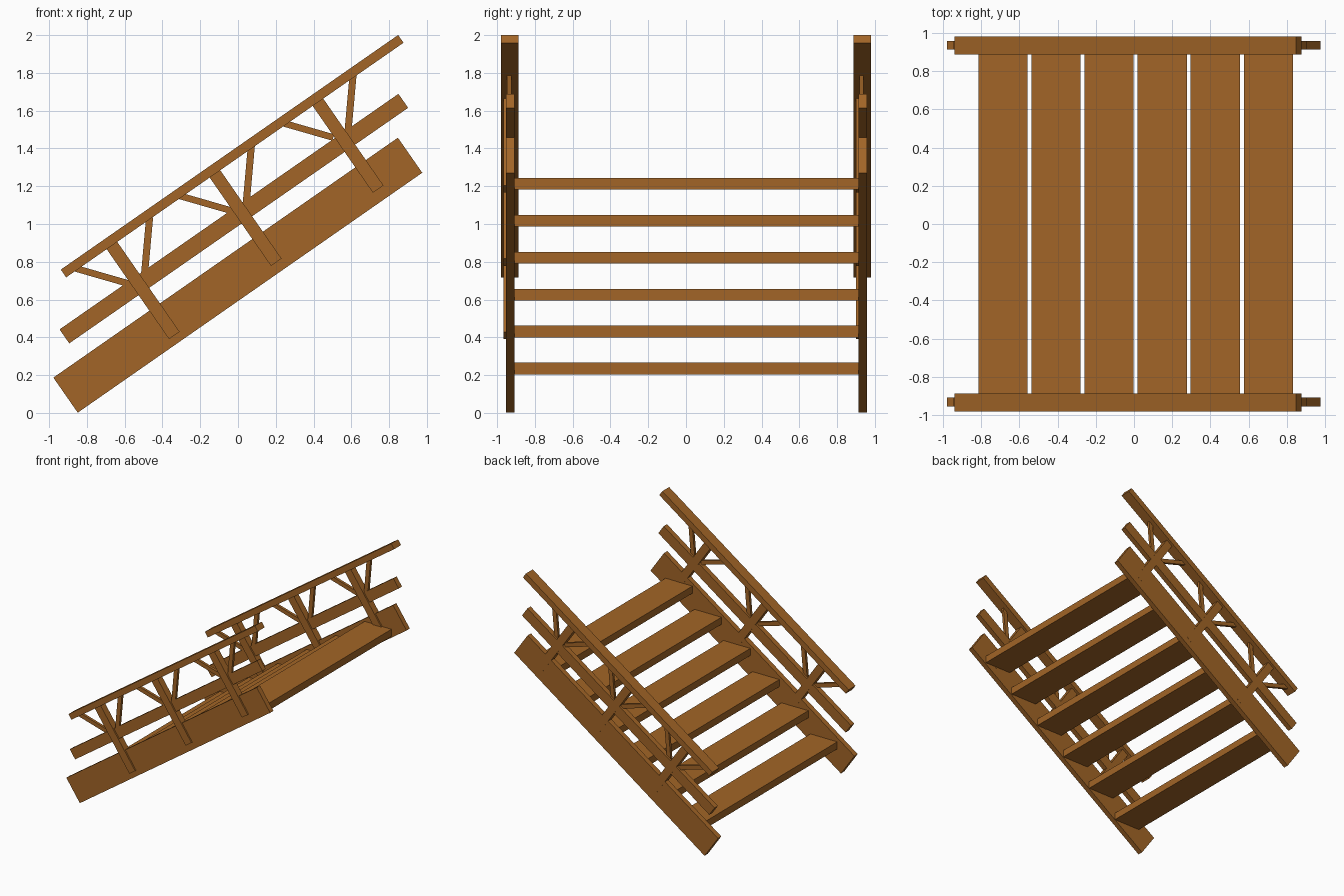
import bpy, math
from mathutils import Vector, Matrix

if "Cube" in bpy.data.objects:
    bpy.data.objects.remove(bpy.data.objects["Cube"])

wood = bpy.data.materials.new("wood")
wood.diffuse_color = (0.36, 0.13, 0.02, 1)
wood.use_nodes = True
wood.node_tree.nodes["Principled BSDF"].inputs["Base Color"].default_value = wood.diffuse_color


def box(name, center, size, tilt=0.0):
    """Box with its local x axis tilted upward by the given angle in the xz plane."""
    bpy.ops.mesh.primitive_cube_add(size=1)
    ob = bpy.context.object
    ob.name = name
    ob.data.transform(Matrix.Diagonal((*size, 1)))
    ob.location = center
    ob.rotation_euler = (0, -tilt, 0)
    ob.data.materials.append(wood)
    return ob


def beam(name, a, b, width, y0, y1):
    """Beam between two (x, z) points, spanning y0..y1."""
    a, b = Vector(a), Vector(b)
    d, m = b - a, (a + b) / 2
    box(name, (m.x, (y0 + y1) / 2, m.y), (d.length, y1 - y0, width), math.atan2(d.y, d.x))


# Each railing side is the same assembly, shifted across the stair
for side, dy in (("front", 0.0), ("back", 1.866)):
    beam(side + "_stringer", (-0.913, 0.094), (0.911, 1.364), 0.226, dy - 0.953, dy - 0.908)
    beam(side + "_mid_rail", (-0.919, 0.405), (0.875, 1.652), 0.09, dy - 0.953, dy - 0.908)
    beam(side + "_handrail", (-0.924, 0.738), (0.862, 1.98), 0.05, dy - 0.98, dy - 0.886)

    # Posts with a pair of diagonal braces each
    for i in range(3):
        ox, oz = 0.5395 * i, 0.3875 * i
        beam(f"{side}_post_{i + 1}", (-0.337 + ox, 0.41 + oz), (-0.67 + ox, 0.89 + oz),
             0.068, dy - 0.966, dy - 0.907)
        beam(f"{side}_lower_brace_{i + 1}", (-0.87 + ox, 0.768 + oz), (-0.575 + ox, 0.683 + oz),
             0.035, dy - 0.948, dy - 0.925)
        beam(f"{side}_upper_brace_{i + 1}", (-0.468 + ox, 1.035 + oz), (-0.498 + ox, 0.70 + oz),
             0.037, dy - 0.948, dy - 0.925)

# Treads
for i in range(6):
    box(f"tread_{i + 1}", (-0.685 + 0.2775 * i, 0.002, 0.235 + 0.1955 * i), (0.257, 1.83, 0.062))
